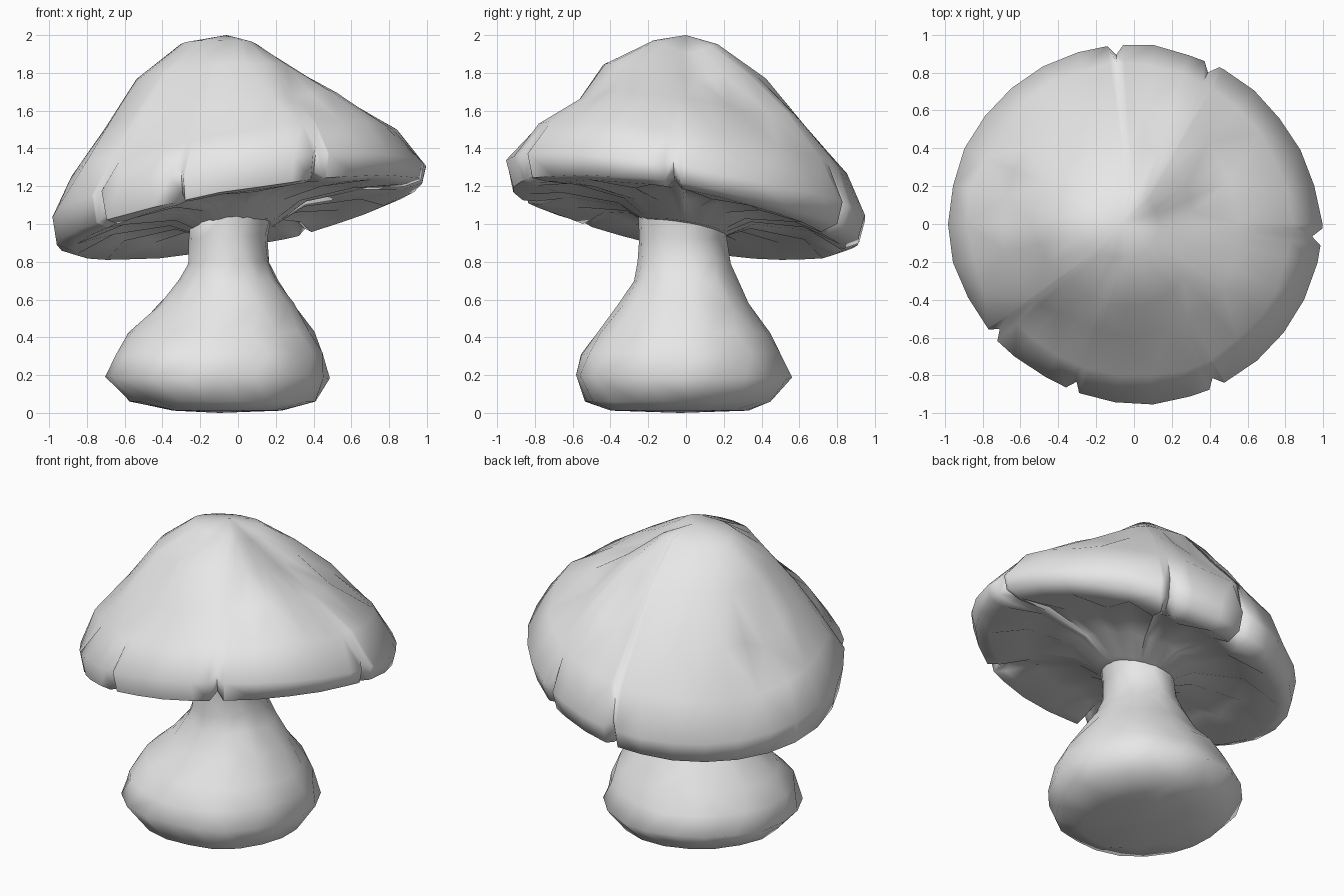
import bpy, math, random
from mathutils import Vector, noise

if "Cube" in bpy.data.objects:
    bpy.data.objects.remove(bpy.data.objects["Cube"])

random.seed(4)
grey = bpy.data.materials.new("pale grey")
grey.diffuse_color = (0.8, 0.8, 0.8, 1)
grey.use_nodes = True
grey.node_tree.nodes["Principled BSDF"].inputs["Base Color"].default_value = grey.diffuse_color
TILT = 0.16  # cap leans up towards the right and the front


def tilt(x, y):
    return TILT * (x - y)


def loft(name, rings, start, end, angle):
    """Skin a stack of vertex rings, closed by a point at each end."""
    n = len(rings[0])
    verts = [v for ring in rings for v in ring] + [start, end]
    a, b = len(verts) - 2, len(verts) - 1
    faces = []
    for k in range(len(rings) - 1):
        for i in range(n):
            j = (i + 1) % n
            p, q, r, s = k*n + i, k*n + j, (k+1)*n + j, (k+1)*n + i
            if (i + k) % 2:
                faces += [(p, q, r), (p, r, s)]
            else:
                faces += [(p, q, s), (q, r, s)]
    last = (len(rings) - 1) * n
    for i in range(n):
        j = (i + 1) % n
        faces += [(a, j, i), (b, last + i, last + j)]
    me = bpy.data.meshes.new(name)
    me.from_pydata([tuple(v) for v in verts], [], faces)
    me.materials.append(grey)
    me.polygons.foreach_set("use_smooth", [True] * len(me.polygons))
    me.set_sharp_from_angle(angle=math.radians(angle))
    ob = bpy.data.objects.new(name, me)
    bpy.context.collection.objects.link(ob)
    return ob


# Cap outline (radius, height) in the four main directions, rim to crown
profiles = [
    [(.88, 1.18), (.97, 1.21), (.99, 1.3), (.84, 1.5), (.55, 1.66), (.32, 1.78), (.13, 1.91)],
    [(.82, .87), (.92, .91), (.955, 1.03), (.85, 1.27), (.63, 1.5), (.42, 1.77), (.17, 1.95)],
    [(.88, .86), (.96, .89), (.985, 1.04), (.88, 1.25), (.71, 1.51), (.53, 1.76), (.31, 1.95)],
    [(.84, 1.17), (.92, 1.18), (.955, 1.32), (.81, 1.49), (.59, 1.63), (.43, 1.84), (.17, 1.97)],
]
dirs = [(1, 0), (0, 1), (-1, 0), (0, -1)]
notches = [math.radians(d) for d in (-63, 96, 64, -4, 218, 250)]
N = 48
# evenly spread columns, with three close together at each notch
angles = sorted([2*math.pi * i / (N - 18) for i in range(N - 18)]
                + [(a + d) % (2*math.pi) for a in notches for d in (-.045, 0, .045)])


def notch_gap(t):
    return min(abs(math.remainder(t - a, 2*math.pi)) for a in notches)


def cap_point(k, i):
    t = angles[i]
    c, s = math.cos(t), math.sin(t)
    r = z = 0
    for prof, (dx, dy) in zip(profiles, dirs):
        w = max(0, c*dx + s*dy) ** 2
        pr, pz = prof[k]
        r += w * pr
        z += w * (pz - tilt(pr*dx, pr*dy))
    # slightly narrower towards front left and back right
    r *= 1 - .028 * max(0, math.sin(2*t))
    z += tilt(r*c, r*s)
    # lumpy surface
    p = Vector((r*c, r*s, z))
    amp = (.015, .015, .02, .05, .06, .04, .01)[k]
    lump = noise.noise(p * 4.5) * amp
    p += Vector((c*.6, s*.6, .6)) * lump
    # narrow splits along the rim
    if k < 3 and notch_gap(t) < .01:
        p += Vector((-c*.05, -s*.05, .04))
    # small pit on the left of the crown
    if k > 2 and (p.xy - Vector((-.65, .12))).length < .09:
        p.z -= 0.07
    return p


# Underside flares out of the stem, then radial gills
rings = []
for r, z, fold in ((.22, .98, 0), (.36, 1.06, .012), (.66, 1.075, .025)):
    ring = []
    for i, t in enumerate(angles):
        x, y = r*math.cos(t), r*math.sin(t)
        f = 0 if notch_gap(t) < .06 else fold * (-1)**i
        ring.append(Vector((x, y, z + tilt(x, y) + f)))
    rings.append(ring)
rings += [[cap_point(k, i) for i in range(N)] for k in range(7)]
loft("mushroom_cap", rings, Vector((0, 0, .98)), Vector((-.06, 0, 2.0)), 62)

# Stem: height, left, right, front, back extents
levels = [
    (.012, -.34, .24, -.40, .32), (.06, -.57, .43, -.54, .44), (.19, -.69, .50, -.60, .55),
    (.31, -.645, .465, -.57, .50), (.43, -.575, .41, -.47, .45), (.57, -.43, .305, -.36, .34),
    (.71, -.31, .215, -.275, .265), (.80, -.265, .165, -.26, .235), (.93, -.255, .155, -.245, .21),
    (1.03, -.25, .18, -.25, .23),
]
M = 20
rings = []
for k, (z, x0, x1, y0, y1) in enumerate(levels):
    ring = []
    for i in range(M):
        t = 2 * math.pi * (i + .5 * (k % 2)) / M
        c, s = math.cos(t), math.sin(t)
        f = 1 + .05 * noise.noise(Vector((c*1.5, s*1.5, z*2.5)))
        x = (x0 + x1)/2 + (x1 - x0)/2 * c * f
        y = (y0 + y1)/2 + (y1 - y0)/2 * s * f
        dz = tilt(x, y) if z > 1 else (random.uniform(-.012, .012) if k > 1 else 0)
        ring.append(Vector((x, y, z + dz)))
    rings.append(ring)
loft("mushroom_stem", rings, Vector((-.1, -.03, 0)), Vector((0, 0, 1.1)), 75)
